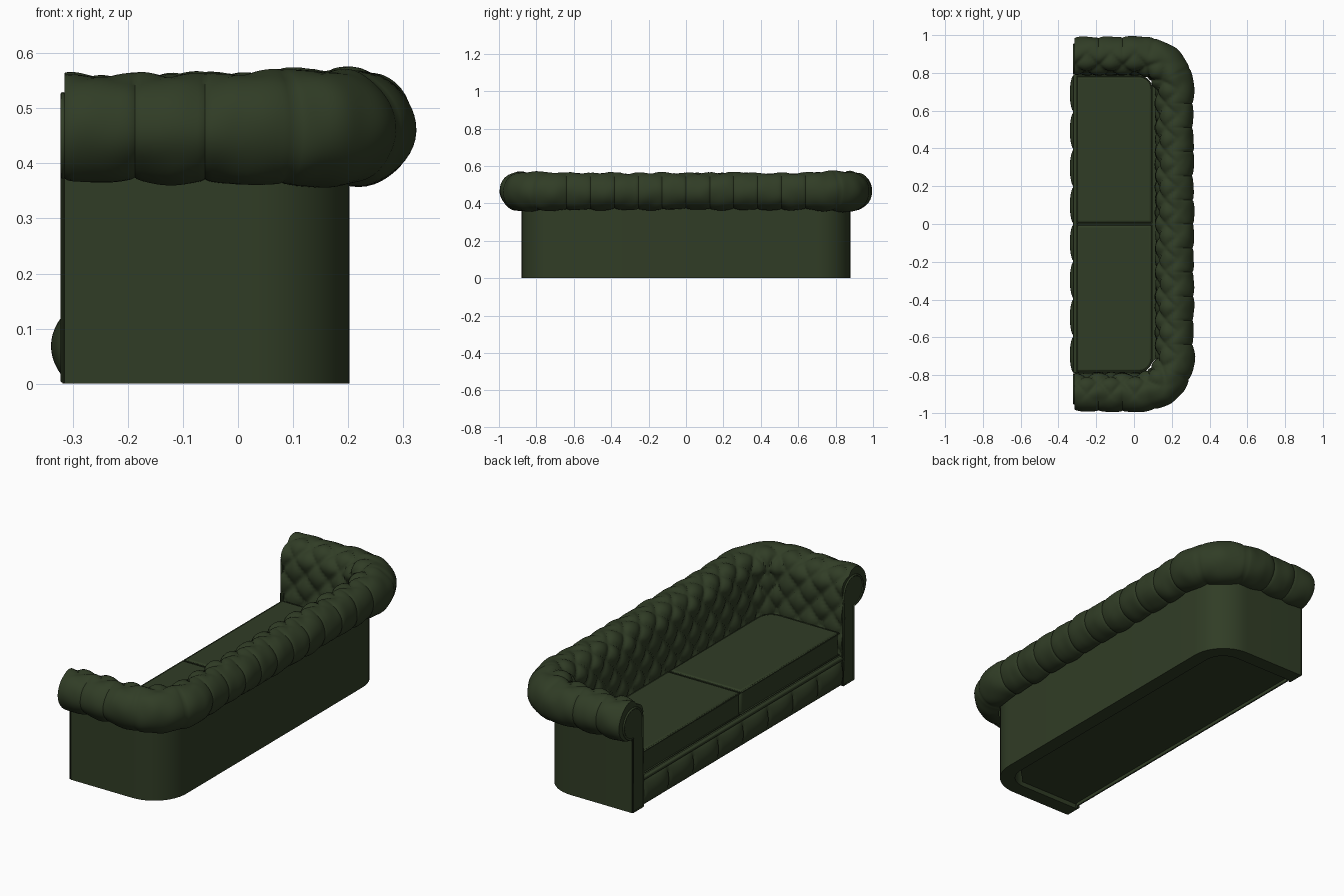
import bpy, bmesh, math
from mathutils import Vector, noise

if "Cube" in bpy.data.objects:
    bpy.data.objects.remove(bpy.data.objects["Cube"])

leather = bpy.data.materials.new("dark green leather")
leather.diffuse_color = (0.030, 0.046, 0.019, 1)
leather.use_nodes = True
leather.node_tree.nodes["Principled BSDF"].inputs["Base Color"].default_value = leather.diffuse_color

# U-shaped plan: arm, rounded corner, back, rounded corner, arm
ARM, RM, BACK = 0.34, 0.15, 0.70
CORNER = RM * math.pi / 2
HALF = ARM + CORNER + BACK


def plan(s, o):
    """Point at distance s along the U, moved outward by o."""
    sign = 1
    if s > HALF:
        s, sign = 2 * HALF - s, -1
    if s <= ARM:
        return -0.315 + s, sign * (0.79 + o)
    if s <= ARM + CORNER:
        t = (s - ARM) / RM
        return 0.025 + (0.09 + o) * math.sin(t), sign * (0.70 + (0.09 + o) * math.cos(t))
    return 0.115 + o, sign * (BACK - (s - ARM - CORNER))


def finish(bm, name, angle=40, bevel=0):
    bmesh.ops.recalc_face_normals(bm, faces=bm.faces)
    me = bpy.data.meshes.new(name)
    bm.to_mesh(me)
    bm.free()
    ob = bpy.data.objects.new(name, me)
    bpy.context.collection.objects.link(ob)
    me.materials.append(leather)
    if bevel:
        m = ob.modifiers.new("soft edges", 'BEVEL')
        m.width, m.segments, m.limit_method = bevel, 3, 'ANGLE'
        m.angle_limit = math.radians(50)
    bpy.ops.object.select_all(action='DESELECT')
    ob.select_set(True)
    bpy.context.view_layer.objects.active = ob
    bpy.ops.object.shade_smooth_by_angle(angle=math.radians(angle))
    return ob


def sweep(name, rows, angle, closed=False):
    """Skin a list of equal-length point rows and cap both ends."""
    bm = bmesh.new()
    vs = [[bm.verts.new(p) for p in r] for r in rows]
    n = len(rows[0])
    for a, b in zip(vs, vs[1:]):
        for j in range(n if closed else n - 1):
            k = (j + 1) % n
            bm.faces.new((a[j], a[k], b[k], b[j]))
    bm.faces.new(vs[0])
    bm.faces.new(vs[-1])
    return finish(bm, name, angle)


def prism(name, pts, direction, bevel=0):
    bm = bmesh.new()
    f = bm.faces.new([bm.verts.new(p) for p in pts])
    r = bmesh.ops.extrude_face_region(bm, geom=[f])
    bmesh.ops.translate(bm, vec=direction,
                        verts=[v for v in r['geom'] if isinstance(v, bmesh.types.BMVert)])
    return finish(bm, name, 40, bevel)


def piping(name, pts, radius=0.005):
    cu = bpy.data.curves.new(name, 'CURVE')
    cu.dimensions = '3D'
    cu.bevel_depth, cu.bevel_resolution = radius, 2
    sp = cu.splines.new('POLY')
    sp.points.add(len(pts) - 1)
    for p, co in zip(sp.points, pts):
        p.co = (*co, 1)
    sp.use_cyclic_u = True
    cu.materials.append(leather)
    ob = bpy.data.objects.new(name, cu)
    bpy.context.collection.objects.link(ob)


# Plain outer shell of arms and back
shell = [(0.015, 0.3), (0.015, 0.0), (0.088, 0.0), (0.088, 0.42)]
stops = [0] + [ARM + CORNER * i / 12 for i in range(13)]
stops += [2 * HALF - s for s in reversed(stops)]
sweep("outer_shell", [[(*plan(s, o), z) for o, z in shell] for s in stops], 30, True)

# Buttoned inner wall running up into the rolled top: (offset, z, normal, length, angle)
section = []
for i in range(22):
    z = 0.14 + 0.325 * i / 22
    section.append((0.004, z, -1, 0, z - 0.14, 180))
for i in range(37):
    deg = 180 - 275 * i / 36
    c, w = math.cos(math.radians(deg)), math.sin(math.radians(deg))
    section.append((0.102 + 0.098 * c, 0.465 + 0.098 * w, c, w,
                    0.325 + 0.098 * math.radians(180 - deg), deg))
DS, DZ = 2 * HALF / 20, 0.14
rows, N = [], 400
for i in range(N + 1):
    s = 2 * HALF * i / N
    a = s / DS
    near = min(abs(s - ARM - CORNER / 2), abs(2 * HALF - s - ARM - CORNER / 2))
    swell = 0.010 * math.exp(-(near / 0.12) ** 2)
    row = []
    for o, z, nx, nz, u, deg in section:
        b = u / DZ
        tuft = math.sqrt(abs(math.sin(math.pi * (a + b)) * math.sin(math.pi * (a - b))))
        pleat = math.sqrt(abs(math.sin(math.pi * a)))
        mix = min(1, max(0, (110 - deg) / 50))
        d = 0.022 * (tuft - 0.65) * (1 - mix) + 0.009 * (pleat - 0.75) * mix
        if deg < 180:
            d += swell
        x, y = plan(s, o)
        d += 0.006 * noise.noise(Vector((x * 14, y * 14, z * 10)))
        row.append((*plan(s, o + nx * d), z + nz * d))
    rows.append(row)
sweep("tufted_back_and_rolled_arms", rows, 50)

# Seat platform and front rail
prism("seat_platform", [(-0.305, -0.80, 0.02), (0.03, -0.80, 0.02), (0.13, -0.70, 0.02),
                        (0.13, 0.70, 0.02), (0.03, 0.80, 0.02), (-0.305, 0.80, 0.02)], (0, 0, 0.125))
prism("front_rail", [(-0.322, -0.79, 0.132), (-0.30, -0.79, 0.132), (-0.30, 0.79, 0.132),
                     (-0.322, 0.79, 0.132)], (0, 0, 0.018), 0.006)

# Pleated front apron with puffed panels
rows = []
for i in range(161):
    y = -0.79 + 1.58 * i / 160
    puff = math.sqrt(abs(math.sin(math.pi * 8 * i / 160)))
    row = [(-0.30, y, 0.003)]
    for j in range(13):
        t = j / 12
        bulge = math.sin(math.pi * t) ** 0.7 if 0 < j < 12 else 0
        row.append((-0.308 - bulge * (0.010 + 0.022 * puff), y, 0.004 + 0.128 * t))
    row.append((-0.30, y, 0.133))
    rows.append(row)
sweep("front_apron", rows, 50, True)

for sign, side in ((1, "left"), (-1, "right")):
    # Scroll-shaped arm front
    prof = [(0.004, 0.0), (0.085, 0.0), (0.085, 0.375)]
    prof += [(0.085 + 0.075 * math.cos(math.radians(g)), 0.45 + 0.075 * math.sin(math.radians(g)))
             for g in range(-75, 181, 15)]
    face = [(-0.319, sign * (0.79 + o), z) for o, z in prof]
    prism(side + "_arm_front", face, (0.012, 0, 0))
    piping(side + "_arm_piping", [(x + 0.001, y, max(z, 0.005)) for x, y, z in face])

    # Seat cushion with a rounded back corner and piped edges
    foot = [(-0.302, 0.006), (0.095, 0.006)]
    foot += [(0.025 + 0.07 * math.cos(math.radians(g)), 0.712 + 0.07 * math.sin(math.radians(g)))
             for g in range(0, 91, 15)]
    foot += [(-0.302, 0.782)]
    prism(side + "_seat_cushion", [(x, sign * y, 0.152) for x, y in foot], (0, 0, 0.12), 0.012)
    for z, label in ((0.266, "top"), (0.158, "bottom")):
        piping(f"{side}_cushion_{label}_piping", [(x, sign * y, z) for x, y in foot], 0.004)
